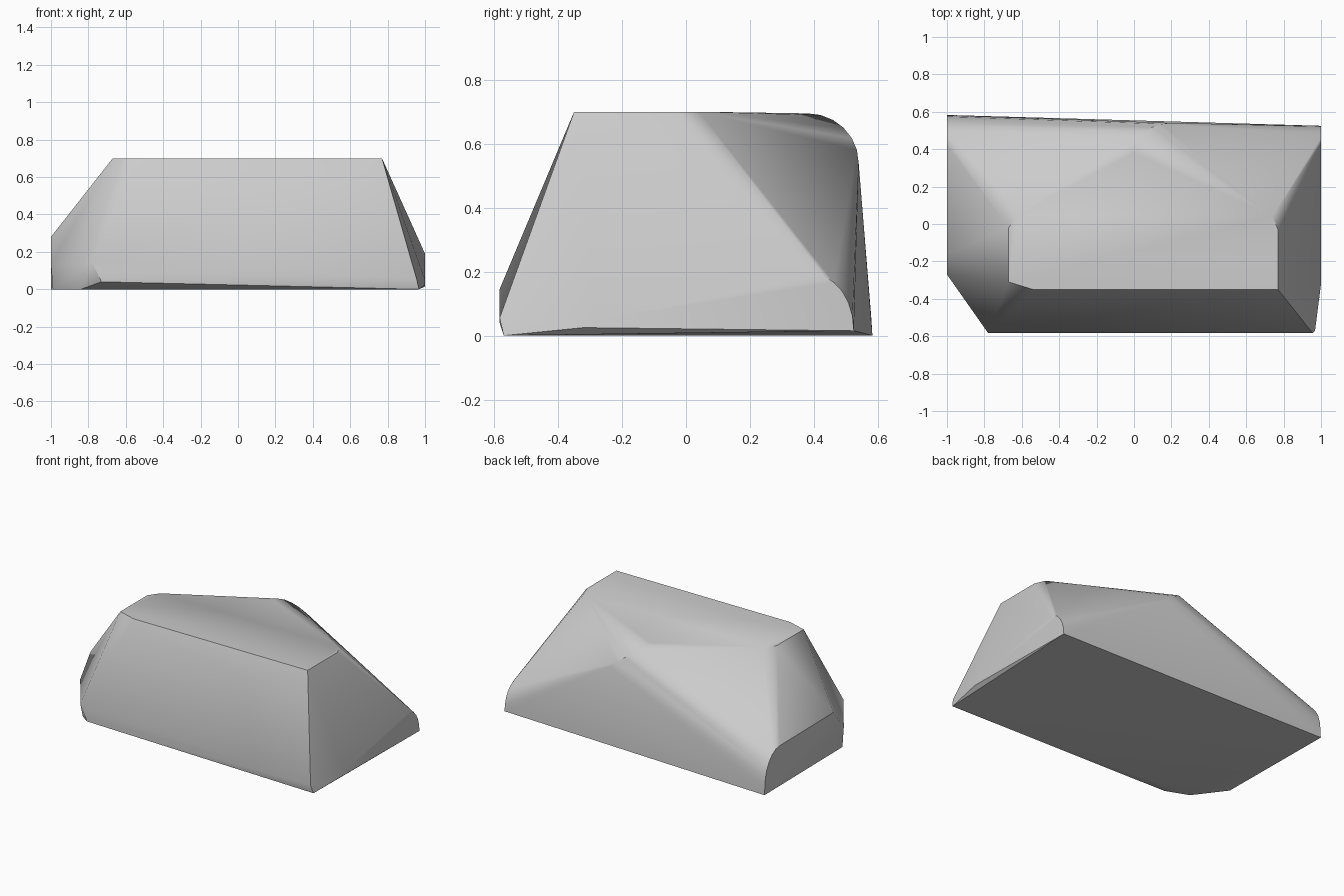
import bpy, bmesh
from math import sin, cos, pi, radians
from mathutils import Vector

cube = bpy.data.objects.get("Cube")
if cube:
    bpy.data.objects.remove(cube, do_unlink=True)


def rounded(start, end, steps=6):
    """Quarter arc that leaves start going back and reaches end going down."""
    s, e = Vector(start), Vector(end)
    points = []
    for i in range(steps + 1):
        a = i / steps * pi / 2
        points.append(Vector((s.x + (e.x - s.x) * (1 - cos(a)),
                              s.y + (e.y - s.y) * sin(a),
                              s.z + (e.z - s.z) * (1 - cos(a)))))
    return points


# Corners of the flat top
top = [(x, y, 0.7) for x, y in (
    (-0.67, -0.31), (-0.54, -0.35), (0.77, -0.35), (0.77, -0.03),
    (0.74, 0.04), (-0.62, 0.05), (-0.67, -0.02))]

# Corners of the sloping front and its clipped left end
front = [(-0.78, -0.583, 0.145), (-0.73, -0.583, 0.04),
         (0.955, -0.583, 0.055), (0.968, -0.57, 0.0)]
left_end = [(-1, -0.16, 0.28), (-1, -0.27, 0.135), (-0.99, -0.27, 0)]
right_end = [(1, -0.32, 0.025), (1, -0.28, 0.05)]
underside = [(-0.84, -0.47, 0), (-1, 0.583, 0)]

# Rounded back ridge, and the rounded back corners at both ends
ridge = rounded((0, 0.38, 0.695), (0.2, 0.54, 0.54))
back_left = rounded((-1, 0.42, 0.275), (-1, 0.58, 0.05))
back_right = rounded((1, 0.4, 0.19), (1, 0.525, 0.015))

# Wrap all corners in one chunky boulder
bm = bmesh.new()
for group in (top, front, left_end, right_end, underside, ridge, back_left, back_right):
    for point in group:
        bm.verts.new(point)
hull = bmesh.ops.convex_hull(bm, input=bm.verts)
bmesh.ops.delete(bm, geom=[v for v in bm.verts if not v.link_faces], context='VERTS')
bmesh.ops.dissolve_limit(bm, angle_limit=radians(1), verts=bm.verts, edges=bm.edges)
bmesh.ops.recalc_face_normals(bm, faces=bm.faces)
mesh = bpy.data.meshes.new("boulder")
bm.to_mesh(mesh)
bm.free()
boulder = bpy.data.objects.new("boulder", mesh)
bpy.context.collection.objects.link(boulder)

# Plain grey stone
stone = bpy.data.materials.new("grey stone")
stone.use_nodes = True
grey = (0.6, 0.6, 0.6, 1)
stone.diffuse_color = grey
stone.node_tree.nodes["Principled BSDF"].inputs["Base Color"].default_value = grey
mesh.materials.append(stone)

# Soft back, crisp front edges
bpy.ops.object.select_all(action='DESELECT')
boulder.select_set(True)
bpy.context.view_layer.objects.active = boulder
bpy.ops.object.shade_smooth_by_angle(angle=radians(38))
